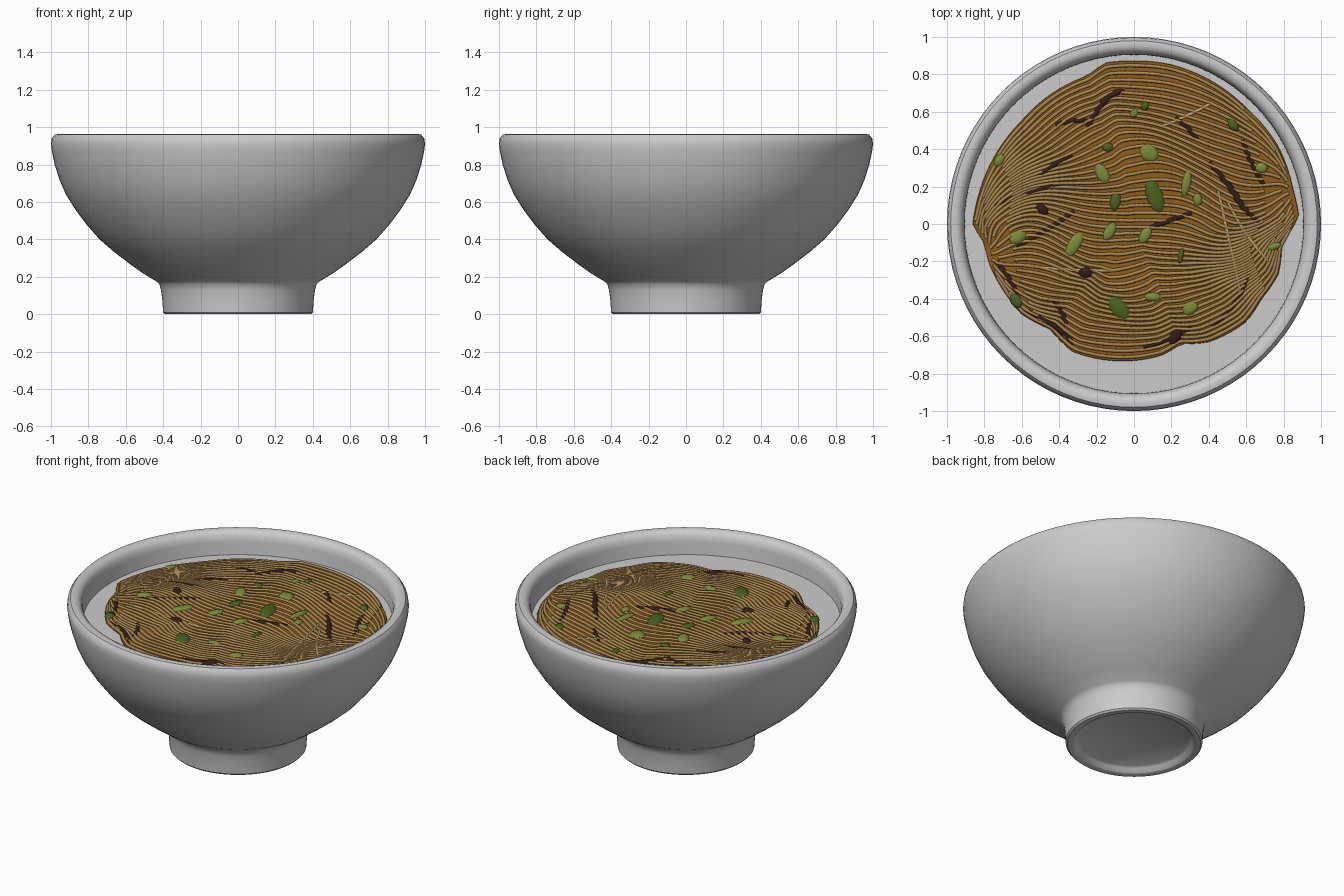
import bpy, bmesh, math
from math import sin, cos, pi, radians, hypot, atan2, sqrt
from mathutils import Matrix

if "Cube" in bpy.data.objects:
    bpy.data.objects.remove(bpy.data.objects["Cube"])


def material(name, rgb):
    m = bpy.data.materials.new(name)
    m.diffuse_color = (*rgb, 1)
    m.use_nodes = True
    m.node_tree.nodes["Principled BSDF"].inputs["Base Color"].default_value = m.diffuse_color
    return m


BROTH = material("noodle_shadow", (0.27, 0.11, 0.012))
NOODLE = material("noodle", (0.40, 0.24, 0.08))
DARK = material("dark_strip", (0.035, 0.012, 0.008))
PALE = material("pale_strip", (0.50, 0.36, 0.16))
GREEN = material("green_light", (0.20, 0.26, 0.04))
OLIVE = material("green_dark", (0.07, 0.12, 0.015))


def finish(name, bm, mat=None, angle=40):
    bmesh.ops.recalc_face_normals(bm, faces=bm.faces)
    me = bpy.data.meshes.new(name)
    bm.to_mesh(me)
    bm.free()
    ob = bpy.data.objects.new(name, me)
    bpy.context.collection.objects.link(ob)
    if mat:
        me.materials.append(mat)
    bpy.ops.object.select_all(action='DESELECT')
    ob.select_set(True)
    bpy.context.view_layer.objects.active = ob
    bpy.ops.object.shade_smooth_by_angle(angle=radians(angle))
    return ob


def lathe(name, profile, steps=80):
    bm = bmesh.new()
    vs = [bm.verts.new((r, 0, z)) for r, z in profile]
    es = [bm.edges.new(p) for p in zip(vs, vs[1:])]
    bmesh.ops.spin(bm, geom=vs + es, axis=(0, 0, 1), cent=(0, 0, 0),
                   angle=2 * pi, steps=steps)
    bmesh.ops.remove_doubles(bm, verts=bm.verts, dist=1e-4)
    return finish(name, bm)


# Bowl: recessed foot, outer wall, rounded rim, inner wall
lathe("bowl", [
    (0, .035), (.32, .035), (.335, .025), (.35, .005), (.36, 0), (.39, 0), (.40, .01),
    (.405, .08), (.412, .13), (.42, .16), (.435, .175),
    (.51, .22), (.58, .27), (.665, .335), (.74, .40), (.81, .48), (.87, .56), (.92, .64),
    (.955, .72), (.98, .80), (.995, .87), (1.0, .91), (.996, .94), (.98, .96), (.955, .965),
    (.93, .955), (.915, .935), (.907, .90), (.905, .815), (.88, .70), (.80, .55),
    (.66, .40), (.45, .28), (.2, .23), (0, .22)])

# Flat liquid surface filling the bowl
lathe("soup_surface", [(0, .818), (.906, .818)])

# Irregular outline of the noodle pile, as radius by angle
OUTLINE = [(.88, .04), (.85, .18), (.76, .43), (.6, .62), (.4, .77), (.2, .85), (0, .87),
           (-.15, .86), (-.25, .79), (-.4, .72), (-.6, .55), (-.75, .35), (-.83, .15),
           (-.86, 0), (-.8, -.1), (-.77, -.22), (-.68, -.38), (-.6, -.48), (-.45, -.56),
           (-.33, -.68), (-.1, -.73), (.15, -.70), (.25, -.64), (.4, -.63), (.6, -.52),
           (.68, -.4), (.77, -.27), (.79, -.1)]
POLAR = sorted((atan2(y, x) % (2 * pi), hypot(x, y)) for x, y in OUTLINE)
POLAR = [(POLAR[-1][0] - 2 * pi, POLAR[-1][1])] + POLAR + [(POLAR[0][0] + 2 * pi, POLAR[0][1])]


def edge_radius(a):
    a %= 2 * pi
    for (a0, r0), (a1, r1) in zip(POLAR, POLAR[1:]):
        if a0 <= a <= a1:
            return r0 + (r1 - r0) * (a - a0) / (a1 - a0)


def height(x, y):
    f = min(1, hypot(x, y) / edge_radius(atan2(y, x)))
    return .826 + .018 * (1 - f ** 4) + .004 * sin(9 * x + 2) * sin(8 * y)


# Noodle bed: low mound with a short skirt
bm = bmesh.new()
SEG, rings = 112, []
for f in [i / 10 for i in range(1, 11)] + [1.005]:
    ring = []
    for i in range(SEG):
        a = 2 * pi * i / SEG
        r = edge_radius(a) * f
        x, y = r * cos(a), r * sin(a)
        ring.append(bm.verts.new((x, y, height(x, y) if f <= 1 else .812)))
    rings.append(ring)
mid = bm.verts.new((0, 0, height(0, 0)))
for i in range(SEG):
    j = (i + 1) % SEG
    bm.faces.new((mid, rings[0][i], rings[0][j]))
    for a, b in zip(rings, rings[1:]):
        bm.faces.new((a[i], b[i], b[j], a[j]))
finish("noodle_bed", bm, BROTH)


def strands(name, paths, radius, mat, lift=0, taper=False):
    cu = bpy.data.curves.new(name, 'CURVE')
    cu.dimensions = '3D'
    cu.bevel_depth = radius
    cu.bevel_resolution = 1
    cu.resolution_u = 5 if taper else 1
    cu.use_fill_caps = True
    for path in paths:
        sp = cu.splines.new('NURBS' if taper else 'POLY')
        sp.points.add(len(path) - 1)
        for k, (p, (x, y)) in enumerate(zip(sp.points, path)):
            p.co = (x, y, height(x, y) + lift, 1)
            p.radius = .6 if taper and k in (0, len(path) - 1) else 1
        if taper:
            sp.order_u = 3
            sp.use_endpoint_u = True
    cu.materials.append(mat)
    ob = bpy.data.objects.new(name, cu)
    bpy.context.collection.objects.link(ob)


# Noodle strands: nested arcs, swirled, fitted to the outline
paths, COUNT = [], 46
for k in range(COUNT):
    c = -.985 + 1.97 * k / (COUNT - 1)
    reach = .98 if k % 4 == 0 else (.93 if k % 2 == 0 else .8)
    path = []
    for i in range(57):
        u = reach * (2 * i / 56 - 1)
        v = c * sqrt(1 - u * u)
        fall = 1 - u * u - v * v
        v += .09 * fall * sin(5 * u + 3 * v)
        u += .05 * fall * sin(6 * v)
        r = hypot(u, v)
        a = atan2(v, u) + .17 - .55 * fall * cos(2 * v)
        r *= edge_radius(a) * .99
        path.append((r * cos(a), r * sin(a)))
    paths.append(path)
strands("noodle_strands", paths, .0095, NOODLE)

# Dark and pale strips lying on the noodles
strands("dark_strips", [
    [(-.25, .52), (-.18, .64), (-.1, .71), (-.05, .71)],
    [(.4, .33), (.52, .2), (.58, .08), (.68, 0)],
    [(-.63, -.12), (-.45, -.03), (-.32, .07)],
    [(-.75, .1), (-.58, .17), (-.38, .22)],
    [(.08, -.02), (.2, .02), (.31, .06)],
    [(-.52, .25), (-.42, .33), (-.33, .37)],
    [(.58, .45), (.62, .32), (.7, .2)],
    [(.62, -.22), (.6, -.4), (.42, -.55)],
    [(.05, -.66), (.2, -.62), (.31, -.55)],
    [(-.43, -.41), (-.37, -.48), (-.36, -.55)],
    [(-.58, -.46), (-.42, -.53), (-.32, -.64)],
    [(-.42, .53), (-.3, .57), (-.22, .54)],
    [(.22, .57), (.28, .53), (.34, .45)],
    [(-.73, -.2), (-.66, -.3), (-.62, -.38)]], .021, DARK, -.005, True)
strands("pale_strips", [
    [(.45, .18), (.5, -.05), (.57, -.37)],
    [(.5, .12), (.6, -.08), (.72, -.2)],
    [(.14, .52), (.28, .57), (.42, .65)],
    [(-.6, -.22), (-.4, -.25), (-.1, -.25)]], .013, PALE, 0, True)


def pieces(name, items, mat):
    bm = bmesh.new()
    for x, y, length, width, turn in items:
        m = (Matrix.Translation((x, y, height(x, y) + .004))
             @ Matrix.Rotation(radians(turn), 4, 'Z')
             @ Matrix.Diagonal((length / 2, width / 2, .014, 1)))
        bmesh.ops.create_uvsphere(bm, u_segments=10, v_segments=6, radius=1, matrix=m)
    finish(name, bm, mat, 60)


# Chopped green pieces: x, y, length, width, turn
greens = [
    (.11, .15, .19, .09, 110), (.08, .38, .11, .09, 140), (-.17, .27, .12, .07, 120),
    (-.10, .12, .10, .06, 80), (-.13, -.04, .11, .06, 60), (-.32, -.11, .15, .07, 60),
    (-.08, -.45, .15, .09, 130), (.10, -.39, .09, .05, 0), (.30, -.45, .09, .07, 30),
    (.25, -.17, .09, .03, 80), (.28, .22, .15, .05, 80), (.34, .13, .07, .05, 100),
    (.53, .53, .08, .05, 130), (.68, .30, .07, .06, 0), (.06, -.06, .10, .06, 60),
    (-.14, .41, .06, .05, 0), (-.72, .34, .08, .05, 60), (-.62, -.07, .10, .07, 30),
    (-.63, -.41, .09, .06, 120), (.75, -.12, .08, .04, 20), (0, .59, .05, .04, 40),
    (.06, .63, .05, .04, 60)]
pieces("green_pieces_light", [g for i, g in enumerate(greens) if i % 3], GREEN)
pieces("green_pieces_dark", greens[::3], OLIVE)
pieces("dark_pieces", [(-.26, -.26, .08, .06, 0), (-.49, .08, .08, .05, 140),
                       (.22, -.6, .1, .06, 50)], DARK)
